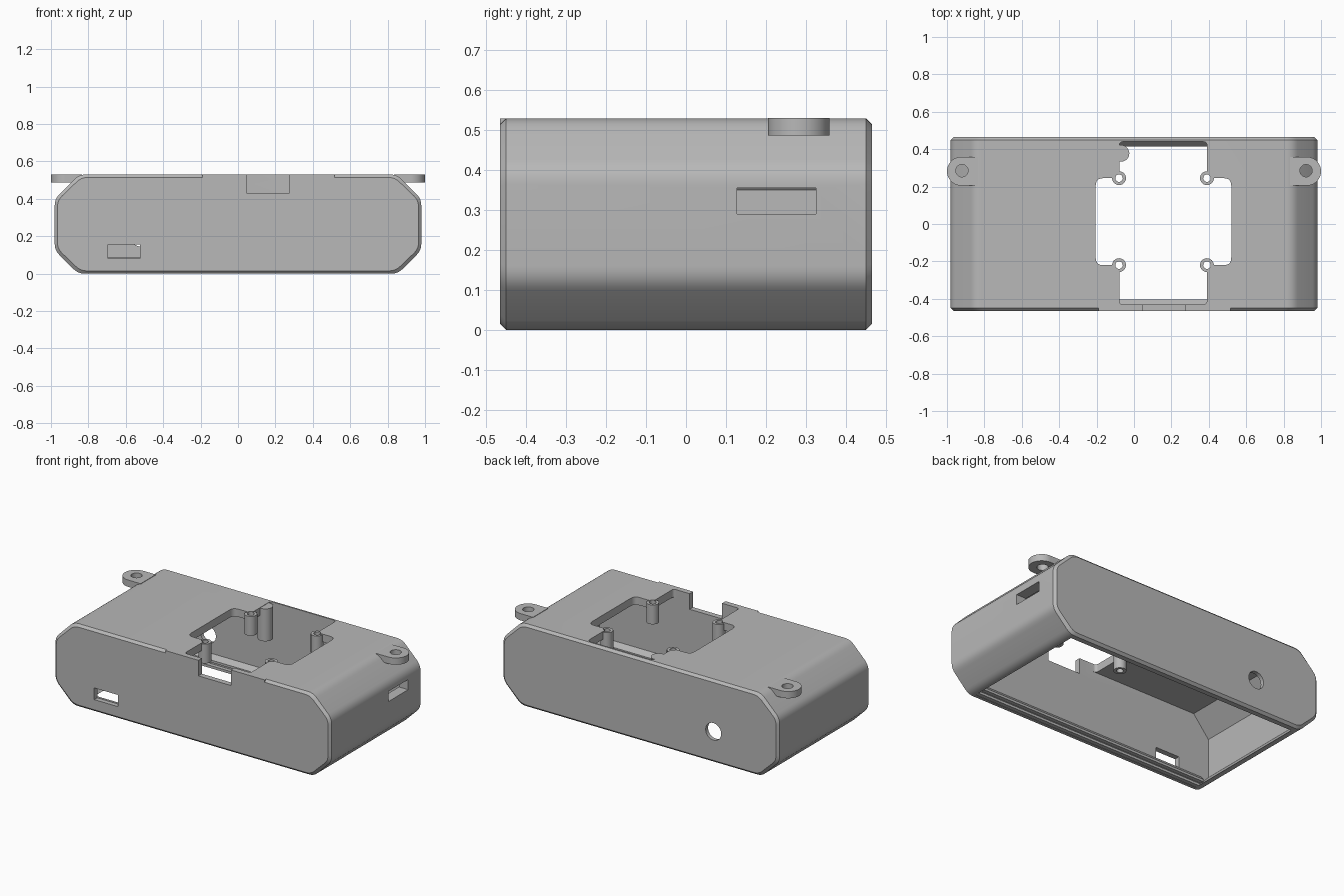
import bpy, bmesh, math
from mathutils import Vector

if "Cube" in bpy.data.objects:
    bpy.data.objects.remove(bpy.data.objects["Cube"], do_unlink=True)

grey = bpy.data.materials.new("plain grey")
grey.use_nodes = True
grey.diffuse_color = (0.48, 0.48, 0.48, 1)
grey.node_tree.nodes["Principled BSDF"].inputs["Base Color"].default_value = grey.diffuse_color


def rounded(pts, r, seg=5):
    """Round every corner of a closed outline, cutting it back by r."""
    out = []
    for i, p in enumerate(pts):
        p = Vector(p)
        a = p + (Vector(pts[i - 1]) - p).normalized() * r
        b = p + (Vector(pts[(i + 1) % len(pts)]) - p).normalized() * r
        for k in range(seg + 1):
            t = k / seg
            out.append(a * (1 - t) ** 2 + p * 2 * t * (1 - t) + b * t * t)
    return out


def rect(u0, u1, v0, v1, r=0):
    pts = [(u0, v0), (u1, v0), (u1, v1), (u0, v1)]
    return rounded(pts, r) if r else pts


def circle(u, v, r, n=32):
    return [(u + r * math.cos(math.tau * k / n), v + r * math.sin(math.tau * k / n)) for k in range(n)]


def loft(name, axis, rings):
    """Solid through (outline, position) rings along an axis."""
    place = {"x": lambda u, v, w: (w, u, v),
             "y": lambda u, v, w: (u, w, v),
             "z": lambda u, v, w: (u, v, w)}[axis]
    bm = bmesh.new()
    loops = [[bm.verts.new(place(u, v, w)) for u, v in pts] for pts, w in rings]
    n = len(loops[0])
    for a, b in zip(loops, loops[1:]):
        for i in range(n):
            j = (i + 1) % n
            bm.faces.new((a[i], a[j], b[j], b[i]))
    bm.faces.new(loops[0])
    bm.faces.new(loops[-1])
    bmesh.ops.recalc_face_normals(bm, faces=bm.faces)
    me = bpy.data.meshes.new(name)
    bm.to_mesh(me)
    bm.free()
    me.materials.append(grey)
    ob = bpy.data.objects.new(name, me)
    bpy.context.collection.objects.link(ob)
    return ob


def prism(name, axis, pts, a, b):
    return loft(name, axis, [(pts, a), (pts, b)])


def combine(ob, tool, op="DIFFERENCE"):
    """Apply a boolean and discard the tool."""
    tool.hide_render = True
    mod = ob.modifiers.new("cut", "BOOLEAN")
    mod.operation, mod.solver, mod.object = op, "EXACT", tool
    bpy.context.view_layer.objects.active = ob
    bpy.ops.object.modifier_apply(modifier=mod.name)
    bpy.data.objects.remove(tool, do_unlink=True)


def mirrored(half):
    """Complete an outline from its right half, listed bottom to top."""
    return half + [(-x, z) for x, z in reversed(half)]


# Outer case: chamfered tube with bevelled ends
outline = rounded(mirrored([(0.855, 0), (0.98, 0.125), (0.98, 0.40), (0.85, 0.53)]), 0.035)
C, MID = 0.015, 0.265
inset = [(x * (1 - C / 0.98), MID + (z - MID) * (1 - C / MID)) for x, z in outline]
case = loft("case", "y", [(inset, -0.465), (outline, -0.45), (outline, 0.45), (inset, 0.465)])

# Square front edge in the middle of the top
combine(case, prism("edge", "y", rect(-0.19, 0.515, 0.46, 0.53), -0.465, -0.42), "UNION")

# Hollow interior, open below
inner = mirrored([(0.82, -0.1), (0.82, 0), (0.915, 0.10), (0.915, 0.35), (0.805, 0.48)])
combine(case, prism("cavity", "y", inner, -0.43, 0.44))

# Cross-shaped opening in the top
combine(case, prism("wide", "z", rect(-0.205, 0.52, -0.22, 0.245, 0.04), 0.4, 0.6))
combine(case, prism("long", "z", rect(-0.078, 0.39, -0.43, 0.44, 0.02), 0.4, 0.6))

# Front notch, front window, side window and round back hole
combine(case, prism("notch", "y", rect(0.045, 0.275, 0.43, 0.6), -0.5, -0.41))
combine(case, prism("window", "y", rect(-0.695, -0.525, 0.08, 0.155), -0.5, -0.41))
combine(case, prism("side", "x", rect(0.127, 0.325, 0.29, 0.355), 0.88, 1.02))
combine(case, prism("round", "y", circle(-0.52, 0.2, 0.055), 0.41, 0.5))
parts = [case]

# Screw bosses at the inner corners of the opening
for xn, x in (("left", 0.39), ("right", -0.08)):
    for yn, y in (("front", -0.22), ("back", 0.245)):
        boss = prism(f"{yn}_{xn}_boss", "z", circle(x, y, 0.037), 0.40, 0.524)
        for target in (boss, case):
            combine(target, prism("bore", "z", circle(x, y, 0.02, 20), 0.35, 0.6))
        parts.append(boss)

# Locating post behind the opening
parts.append(prism("post", "z", circle(-0.07, 0.378, 0.045), 0.32, 0.528))

# Lid rails inside the front and back walls, with a groove between them
lower = [(-0.435, 0.002), (-0.405, 0.002), (-0.405, 0.018), (-0.435, 0.018)]
upper = [(-0.435, 0.04), (-0.405, 0.04), (-0.405, 0.055), (-0.435, 0.09)]
for side, flip in (("front", False), ("back", True)):
    for level, pts, w in (("lower", lower, 0.83), ("upper", upper, 0.86)):
        prof = [(0.01 - y, z) if flip else (y, z) for y, z in pts]
        parts.append(prism(f"{side}_{level}_rail", "x", prof, -w, w))

# Mounting ears with screw holes
for name, s in (("left", 1), ("right", -1)):
    arc = [(s * (0.923 + 0.077 * math.cos(t)), 0.282 + 0.077 * math.sin(t))
           for t in [math.pi * (k / 24 - 0.5) for k in range(25)]]
    ear = prism(f"{name}_ear", "z", arc + [(s * 0.835, 0.359), (s * 0.835, 0.205)], 0.487, 0.5305)
    combine(ear, prism("screw", "z", circle(s * 0.92, 0.285, 0.033), 0.4, 0.6))
    parts.append(ear)

# Smooth the rounded areas and keep the hard edges
bpy.ops.object.select_all(action="DESELECT")
for ob in parts:
    ob.select_set(True)
bpy.context.view_layer.objects.active = case
bpy.ops.object.shade_smooth_by_angle(angle=math.radians(25))
